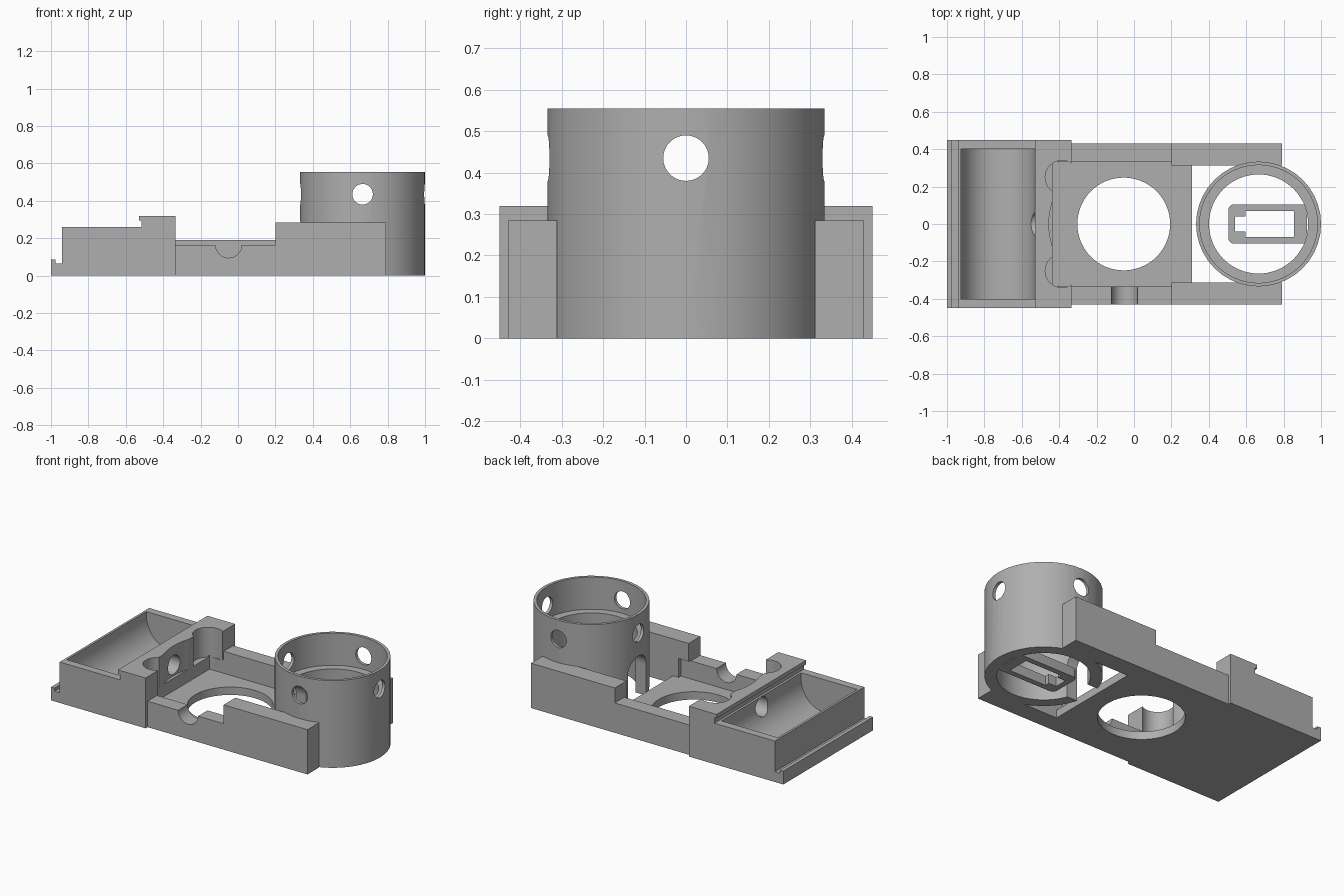
import bpy, bmesh, math
from mathutils import Matrix, Vector

if "Cube" in bpy.data.objects:
    bpy.data.objects.remove(bpy.data.objects["Cube"])

gray = bpy.data.materials.new("plain gray")
gray.use_nodes = True
gray.diffuse_color = (0.43, 0.43, 0.43, 1)
gray.node_tree.nodes["Principled BSDF"].inputs["Base Color"].default_value = gray.diffuse_color


def finish(name, bm):
    bmesh.ops.recalc_face_normals(bm, faces=bm.faces)
    mesh = bpy.data.meshes.new(name)
    bm.to_mesh(mesh)
    bm.free()
    mesh.materials.append(gray)
    ob = bpy.data.objects.new(name, mesh)
    bpy.context.collection.objects.link(ob)
    return ob


def prism(name, points, low, high, axis="z"):
    """Extrude an outline along z, or an x-z outline along y."""
    bm = bmesh.new()
    place = (lambda a, b: (a, b, low)) if axis == "z" else (lambda a, b: (a, low, b))
    face = bm.faces.new([bm.verts.new(place(a, b)) for a, b in points])
    new = bmesh.ops.extrude_face_region(bm, geom=[face])["geom"]
    step = Vector((0, 0, high - low) if axis == "z" else (0, high - low, 0))
    bmesh.ops.translate(bm, vec=step, verts=[v for v in new if isinstance(v, bmesh.types.BMVert)])
    return finish(name, bm)


def box(name, x, y, z):
    return prism(name, [(x[0], y[0]), (x[1], y[0]), (x[1], y[1]), (x[0], y[1])], *z)


def tube(name, radius, centre, length, axis="z", sides=48):
    bm = bmesh.new()
    bmesh.ops.create_cone(bm, cap_ends=True, segments=sides, radius1=radius,
                          radius2=radius, depth=length)
    turn = {"x": Matrix.Rotation(math.pi / 2, 4, "Y"),
            "y": Matrix.Rotation(math.pi / 2, 4, "X"), "z": Matrix()}[axis]
    bmesh.ops.transform(bm, matrix=Matrix.Translation(centre) @ turn, verts=bm.verts)
    return finish(name, bm)


def combine(ob, *others, operation="DIFFERENCE"):
    for other in others:
        other.hide_render = True
        mod = ob.modifiers.new("cut", "BOOLEAN")
        mod.operation, mod.solver, mod.object = operation, "EXACT", other
        bpy.context.view_layer.update()
        mesh = bpy.data.meshes.new_from_object(
            ob.evaluated_get(bpy.context.evaluated_depsgraph_get()))
        ob.modifiers.clear()
        ob.data = mesh
        bpy.data.objects.remove(other)
    return ob


def arc(cx, cz, rx, rz, start, end, steps=12):
    angles = [math.radians(start + (end - start) * i / steps) for i in range(steps + 1)]
    return [(cx + rx * math.cos(a), cz + rz * math.sin(a)) for a in angles]


# Tank block with the lid groove, the ridge and the end lip
tank = prism("tank", [(-1, 0), (-0.335, 0), (-0.335, 0.32), (-0.53, 0.32), (-0.53, 0.295),
                      (-0.515, 0.295), (-0.515, 0.26), (-0.94, 0.26), (-0.94, 0.065),
                      (-0.975, 0.065), (-0.975, 0.085), (-1, 0.085)], -0.45, 0.45, "y")
basin = prism("basin", [(-0.925, 0.28)] + arc(-0.74, 0.24, 0.185, 0.19, 180, 270)
              + arc(-0.70, 0.22, 0.17, 0.17, 270, 360) + [(-0.53, 0.28)], -0.4, 0.4, "y")
combine(tank, basin,
        box("pocket", (-0.435, -0.2), (-0.335, 0.335), (0.05, 0.14)),
        box("upper_pocket", (-0.435, -0.2), (-0.32, 0.32), (0.13, 0.5)),
        tube("wall_curve", 0.4, (-0.055, 0, 0.33), 0.4, sides=64),
        tube("port", 0.06, (-0.48, 0, 0.2), 0.2, "x", 32),
        *[tube("scallop", 0.09, (-0.385, s * 0.25, 0.33), 0.4, sides=32) for s in (-1, 1)])

# Middle pan: floor with a round opening, and two low walls
floor = box("pan_floor", (-0.335, 0.31), (-0.34, 0.34), (0, 0.05))
combine(floor, tube("opening", 0.248, (-0.055, 0, 0), 0.3, sides=64))
box("back_wall", (-0.335, 0.2), (0.335, 0.43), (0, 0.19))
front_wall = box("front_wall", (-0.335, 0.2), (-0.43, -0.335), (0, 0.165))
combine(front_wall, tube("cable_notch", 0.07, (-0.05, -0.385, 0.165), 0.3, "y", 32))

# Side rails that carry the cup
for name, s in (("back_rail", 1), ("front_rail", -1)):
    rail = box(name, (0.2, 0.79), sorted((s * 0.312, s * 0.43)), (0, 0.285))
    combine(rail, box("undercut", (0.1, 0.27), sorted((s * 0.2, s * 0.335)), (0.05, 0.17)))

# Round cup: stepped bore, four vents and an arched doorway
cx = 0.666
cup = tube("cup", 0.334, (cx, 0, 0.2775), 0.555, sides=40)
combine(cup, tube("bore", 0.265, (cx, 0, 0.3), 1, sides=64),
        tube("upper_bore", 0.315, (cx, 0, 0.6), 0.5, sides=64),
        tube("vent_x", 0.055, (cx, 0, 0.435), 1, "x", 32),
        tube("vent_y", 0.055, (cx, 0, 0.435), 1, "y", 32))
door = box("doorway", (0.2, 0.5), (-0.09, 0.09), (-0.1, 0.2))
combine(door, tube("door_arch", 0.09, (0.35, 0, 0.2), 0.3, "x", 32), operation="UNION")
combine(cup, door)

# Slotted holder inside the cup, rounded at its free end
r = 0.03
holder = prism("holder", [(0.925, -0.105)] + [(0.925, 0.105)]
               + arc(0.505 + r, 0.105 - r, r, r, 90, 180, 5)
               + arc(0.505 + r, r - 0.105, r, r, 180, 270, 5), 0, 0.06)
combine(holder, box("slot", (0.54, 0.855), (-0.07, 0.07), (-0.1, 0.2)))
for name, s in (("back_tab", 1), ("front_tab", -1)):
    box(name, (0.535, 0.595), sorted((s * 0.04, s * 0.075)), (0, 0.06))

# Smooth the round walls and keep the edges sharp
for ob in bpy.context.scene.objects:
    if ob.type == "MESH":
        ob.select_set(True)
        bpy.context.view_layer.objects.active = ob
bpy.ops.object.shade_smooth_by_angle(angle=math.radians(25))
